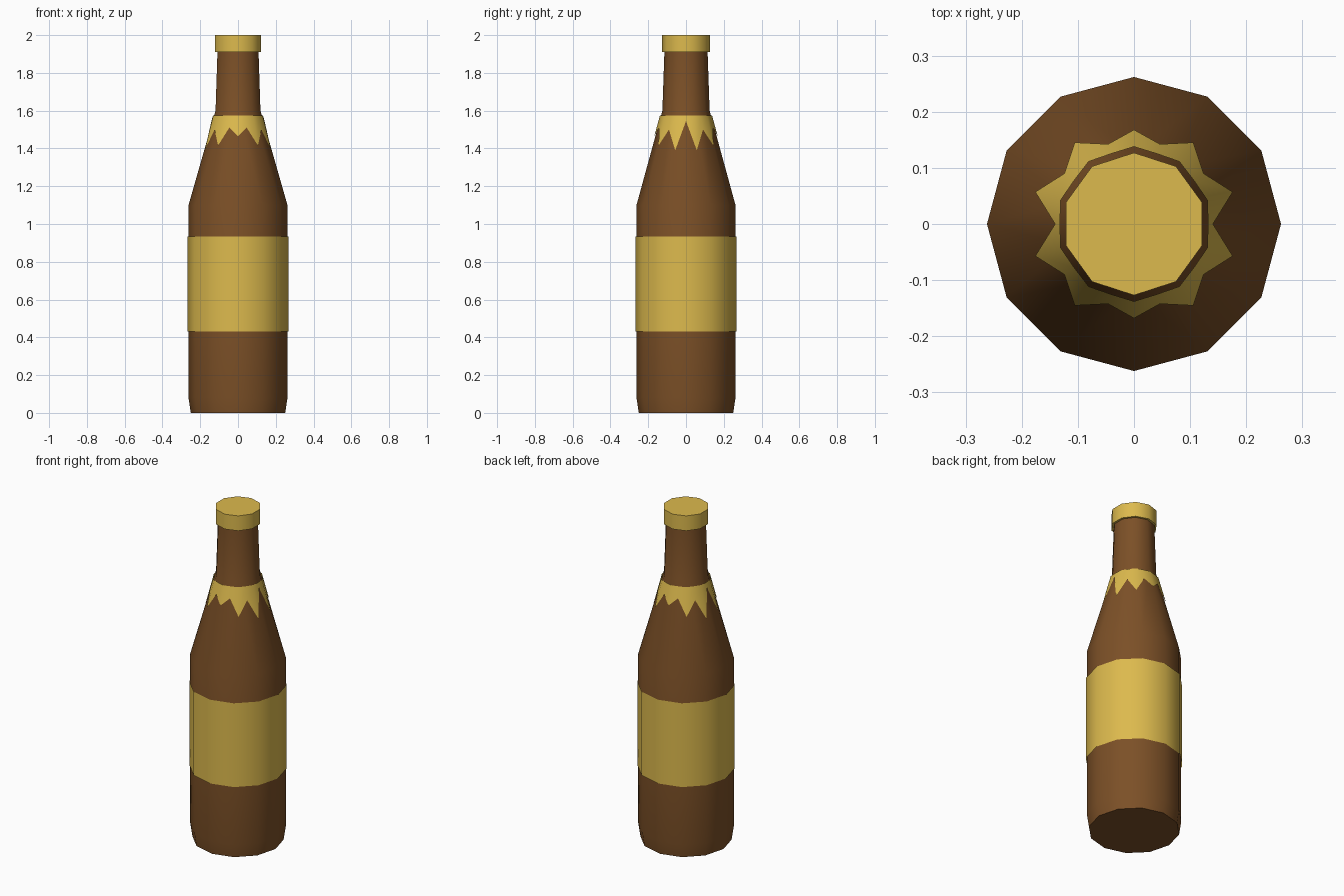
import bpy
import bmesh
from math import sin, cos, radians, tau, pi
from mathutils import Vector
from mathutils.bvhtree import BVHTree

cube = bpy.data.objects.get("Cube")
if cube:
    bpy.data.objects.remove(cube, do_unlink=True)


def material(name, colour):
    mat = bpy.data.materials.new(name)
    mat.use_nodes = True
    mat.diffuse_color = (*colour, 1)
    mat.node_tree.nodes["Principled BSDF"].inputs["Base Color"].default_value = (*colour, 1)
    return mat


brown = material("brown glass", (0.2, 0.08, 0.02))
gold = material("gold", (0.72, 0.49, 0.075))


def finish(name, bm, mat, recalc=True):
    if recalc:
        bmesh.ops.recalc_face_normals(bm, faces=bm.faces)
    mesh = bpy.data.meshes.new(name)
    bm.to_mesh(mesh)
    bm.free()
    mesh.materials.append(mat)
    obj = bpy.data.objects.new(name, mesh)
    bpy.context.collection.objects.link(obj)
    bpy.ops.object.select_all(action="DESELECT")
    obj.select_set(True)
    bpy.context.view_layer.objects.active = obj
    bpy.ops.object.shade_smooth_by_angle(angle=radians(40))
    return obj


def loft(rings, closed=True):
    """Skin a stack of (sides, radius, height) rings; side counts may differ."""
    bm = bmesh.new()
    loops = []
    for n, r, z in rings:
        angles = [pi / 2 + tau * k / n for k in range(n)]
        loops.append([bm.verts.new((r * cos(a), r * sin(a), z)) for a in angles])
    for low, high in zip(loops, loops[1:]):
        n, m = len(low), len(high)
        if n == m:
            for k in range(n):
                j = (k + 1) % n
                bm.faces.new((low[k], low[j], high[j], high[k]))
            continue
        i = j = 0
        while i < n or j < m:
            if j == m or (i < n and (i + 1) * m < (j + 1) * n):
                bm.faces.new((low[i % n], low[(i + 1) % n], high[j % m]))
                i += 1
            else:
                bm.faces.new((low[i % n], high[(j + 1) % m], high[j % m]))
                j += 1
    if closed:
        bm.faces.new(loops[0][::-1])
        bm.faces.new(loops[-1])
    return bm


# Bottle: twelve-sided body narrowing to a ten-sided neck
body = loft([(12, 0.25, 0), (12, 0.262, 0.08), (12, 0.262, 1.1),
             (10, 0.125, 1.6), (10, 0.114, 1.92)])
surface = BVHTree.FromBMesh(body)
finish("bottle_body", body, brown)

# Wrapped label and cap
finish("label", loft([(12, 0.267, 0.43), (12, 0.267, 0.935)], closed=False), gold, recalc=False)
finish("cap", loft([(10, 0.127, 1.91), (10, 0.127, 2.0)]), gold)


# Foil collar with pointed teeth, laid just outside the shoulder
def on_shoulder(angle, z):
    out = Vector((cos(angle), sin(angle), 0))
    hit = surface.ray_cast(out + Vector((0, 0, z)), -out)[0]
    return hit + out * 0.006


quarter = [1.545, 1.39, 1.50, 1.415, 1.51, 1.465]
half = quarter + quarter[-2:0:-1]
edge_heights = half * 2
bm = bmesh.new()
count = len(edge_heights)
pairs = []
for k, z in enumerate(edge_heights):
    a = tau * k / count
    pairs.append([bm.verts.new(on_shoulder(a, h)) for h in (z, 1.575)])
for k in range(count):
    (low_a, top_a), (low_b, top_b) = pairs[k], pairs[(k + 1) % count]
    bm.faces.new((low_a, low_b, top_b, top_a))
finish("foil_collar", bm, gold, recalc=False)
